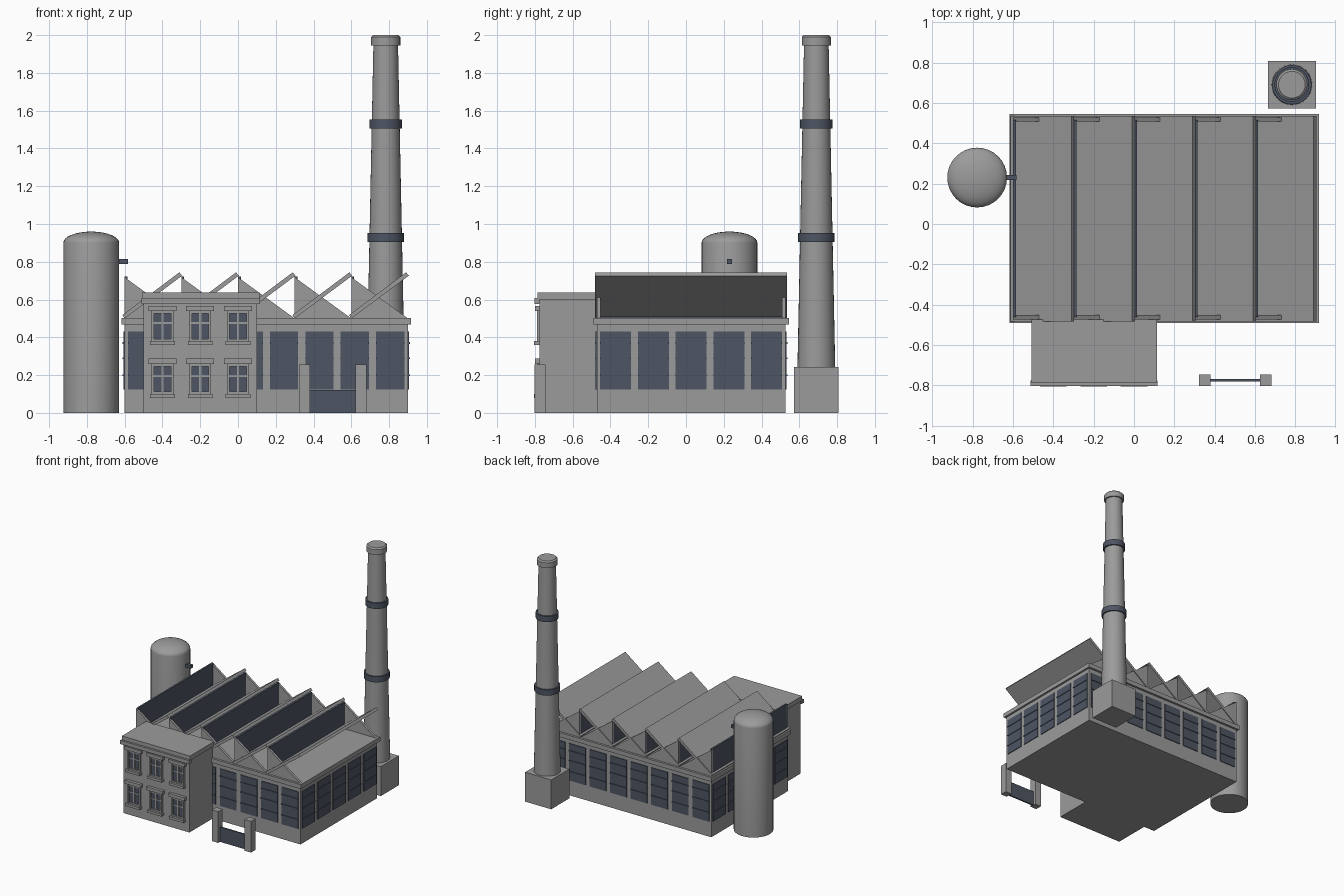
import bpy, bmesh, math

cube = bpy.data.objects.get("Cube")
if cube:
    bpy.data.objects.remove(cube, do_unlink=True)


def material(name, rgb):
    m = bpy.data.materials.new(name)
    m.use_nodes = True
    m.diffuse_color = (*rgb, 1)
    m.node_tree.nodes["Principled BSDF"].inputs["Base Color"].default_value = (*rgb, 1)
    return m


GREY = material("concrete_grey", (0.33, 0.33, 0.33))
NAVY = material("dark_slate_blue", (0.075, 0.09, 0.125))


def finish(name, bm, mat, smooth=False):
    bmesh.ops.recalc_face_normals(bm, faces=bm.faces)
    mesh = bpy.data.meshes.new(name)
    bm.to_mesh(mesh)
    bm.free()
    mesh.materials.append(mat)
    ob = bpy.data.objects.new(name, mesh)
    bpy.context.collection.objects.link(ob)
    if smooth:
        bpy.ops.object.select_all(action='DESELECT')
        ob.select_set(True)
        bpy.context.view_layer.objects.active = ob
        bpy.ops.object.shade_smooth_by_angle(angle=math.radians(35))
    return ob


def add_box(bm, x, y, z):
    verts = bmesh.ops.create_cube(bm, size=1)["verts"]
    for v in verts:
        for i, (a, b) in enumerate((x, y, z)):
            v.co[i] = a if v.co[i] < 0 else b


def boxes(name, items, mat):
    bm = bmesh.new()
    for x, y, z in items:
        add_box(bm, x, y, z)
    return finish(name, bm, mat)


def extrude_xz(name, points, y0, y1, mat):
    """Prism: an outline in x and z, extended along y."""
    bm = bmesh.new()
    face = bm.faces.new([bm.verts.new((x, y0, z)) for x, z in points])
    ext = bmesh.ops.extrude_face_region(bm, geom=[face])["geom"]
    for v in ext:
        if isinstance(v, bmesh.types.BMVert):
            v.co.y = y1
    return finish(name, bm, mat)


def lathe(name, profile, cx, cy, mat, sides=32):
    """Solid of revolution, capped at both ends."""
    bm = bmesh.new()
    rings = []
    for r, z in profile:
        rings.append([bm.verts.new((cx + r * math.cos(math.tau * i / sides),
                                    cy + r * math.sin(math.tau * i / sides), z))
                      for i in range(sides)])
    for a, b in zip(rings, rings[1:]):
        for i in range(sides):
            j = (i + 1) % sides
            bm.faces.new((a[i], a[j], b[j], b[i]))
    bm.faces.new(rings[0])
    bm.faces.new(rings[-1])
    return finish(name, bm, mat, True)


# Main hall
X0, X1, Y0, Y1 = -0.6, 0.9, -0.472, 0.527
boxes("hall_walls", [((X0, X1), (Y0, Y1), (0, 0.48))], GREY)
boxes("hall_eave", [((X0 - 0.016, X1 + 0.016), (Y0 - 0.018, Y1 + 0.018), (0.467, 0.503))], GREY)

# Hall windows on all four sides, with glazing bars
panes, bars = [], []
LEVELS = (0.2, 0.29, 0.37)


def hall_window(span, wall, axis):
    for store, out, levels in ((panes, 0.006, [(0.125, 0.43)]),
                               (bars, 0.011, [(z - 0.004, z + 0.004) for z in LEVELS])):
        for z in levels:
            depth = (wall - out, wall + out)
            store.append((span, depth, z) if axis == "x" else (depth, span, z))


for n, lo, hi, walls, axis, half in ((8, X0, X1, (Y0, Y1), "x", 0.075),
                                     (5, Y0, Y1, (X0, X1), "y", 0.082)):
    for i in range(n):
        c = lo + (hi - lo) * (i + 0.5) / n
        for wall in walls:
            hall_window((c - half, c + half), wall, axis)
boxes("hall_windows", panes, NAVY)
boxes("hall_window_bars", bars, NAVY)

# Saw-tooth roof: gables, upright glazing and sloping slabs
for i in range(5):
    x = X0 + 0.3 * i
    gable = [(x, 0.5), (x + 0.3, 0.5), (x, 0.718)]
    extrude_xz(f"gable_front_{i}", gable, Y0, Y0 + 0.02, GREY)
    extrude_xz(f"gable_back_{i}", gable, Y1 - 0.02, Y1, GREY)
    boxes(f"roof_glazing_{i}", [((x, x + 0.015), (Y0 + 0.012, Y1 - 0.012), (0.5, 0.722))], NAVY)
    slab = [(x, 0.5), (x + 0.304, 0.726), (x + 0.29, 0.744), (x - 0.012, 0.518)]
    extrude_xz(f"roof_slab_{i}", slab, Y0 - 0.01, Y1 + 0.007, GREY)

# Office block
F = -0.775
boxes("office_walls", [((-0.5, 0.1), (F, Y0 + 0.01), (0, 0.61))], GREY)
boxes("office_roof", [((-0.508, 0.113), (-0.787, Y0), (0.6, 0.638))], GREY)
boxes("office_cornice", [((-0.512, 0.117), (-0.803, F), (0.577, 0.607))], GREY)

glass, trim = [], []
for cx in (-0.4, -0.2, 0.0):
    for z in (0.1, 0.38):
        top = z + 0.16
        glass.append(((cx - 0.046, cx + 0.046), (F - 0.004, F), (z, top)))
        trim += [((cx - 0.074, cx + 0.074), (-0.8, F), (top, top + 0.027)),       # lintel
                 ((cx - 0.066, cx + 0.066), (-0.806, F), (z - 0.02, z)),          # sill
                 ((cx - 0.006, cx + 0.006), (F - 0.01, F), (z, top)),             # mullion
                 ((cx - 0.046, cx + 0.046), (F - 0.01, F), (z + 0.09, z + 0.1)),  # transom
                 ((cx - 0.046, cx + 0.046), (F - 0.012, F), (top - 0.015, top)),
                 ((cx - 0.046, cx + 0.046), (F - 0.012, F), (z, z + 0.012))]
        for s in (-1, 1):
            side = sorted((cx + s * 0.044, cx + s * 0.058))
            trim.append((side, (F - 0.015, F), (z, top)))
boxes("office_window_panes", glass, NAVY)
boxes("office_window_trim", trim, GREY)

# Gate
boxes("gate_posts", [((a, a + 0.057), (-0.802, -0.745), (0, 0.257)) for a in (0.323, 0.623)], GREY)
boxes("gate_panel", [((0.375, 0.63), (-0.779, -0.767), (0, 0.122))], NAVY)

# Chimney
CX, CY = 0.782, 0.69
boxes("chimney_base", [((CX - 0.119, CX + 0.119), (CY - 0.118, CY + 0.118), (0, 0.242))], GREY)
lathe("chimney_shaft", [(0.1, 0.24), (0.065, 1.96)], CX, CY, GREY)
lathe("chimney_cap", [(0.077, 1.946), (0.077, 1.99), (0.066, 2.0)], CX, CY, GREY)
lathe("chimney_lower_band", [(0.097, 0.905), (0.097, 0.952)], CX, CY, NAVY)
lathe("chimney_upper_band", [(0.086, 1.505), (0.086, 1.552)], CX, CY, NAVY)

# Storage tank with shallow dome, and its pipe
TX, TY, R = -0.777, 0.23, 0.148
dome = [(R * math.cos(a), 0.9 + 0.06 * math.sin(a))
        for a in (math.radians(d) for d in range(0, 90, 11))]
lathe("tank", [(R, 0)] + dome, TX, TY, GREY)
boxes("tank_pipe", [((TX + 0.1, -0.582), (TY - 0.013, TY + 0.013), (0.788, 0.814))], NAVY)
